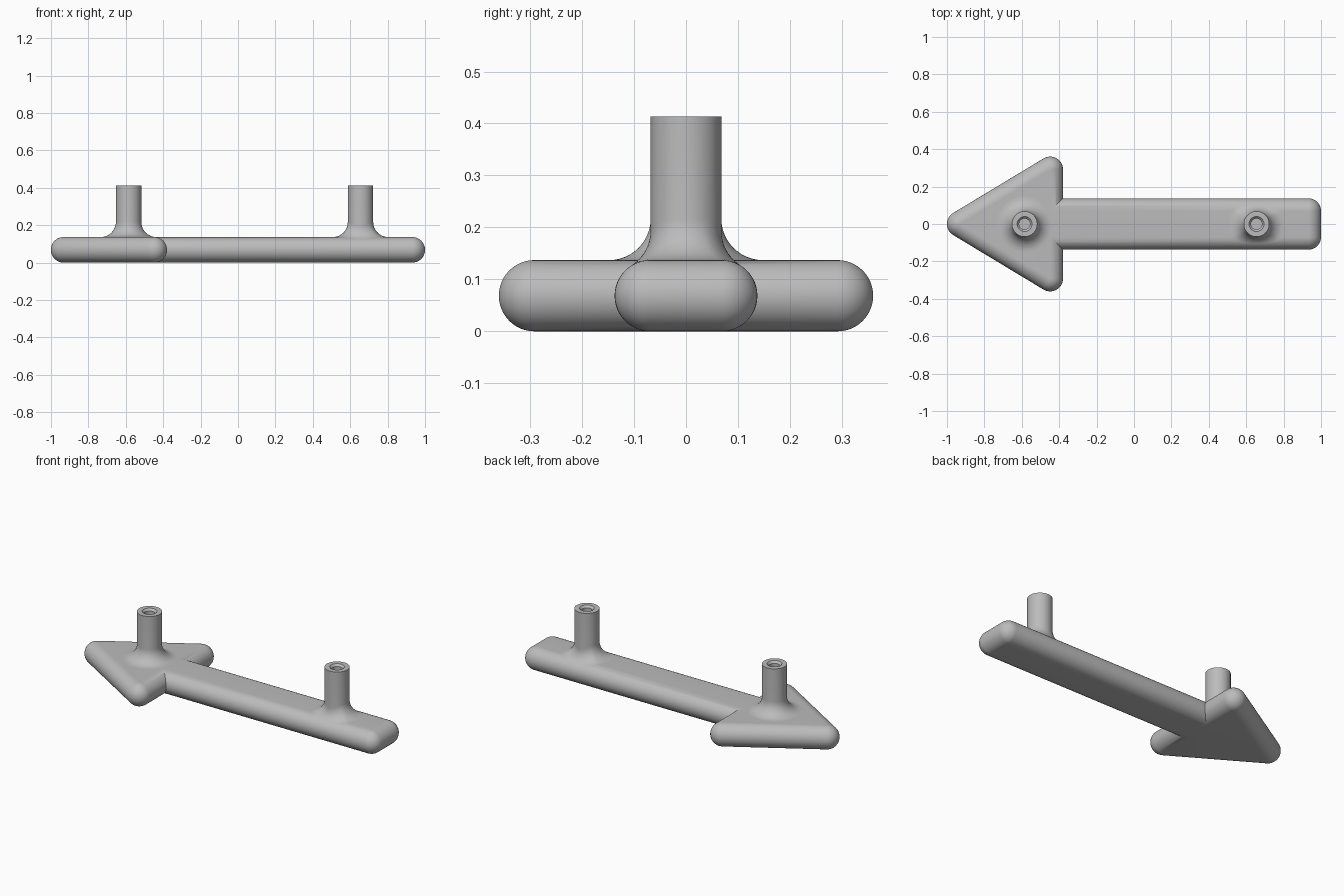
import bpy, bmesh
from math import sin, cos, pi, sqrt, radians
from mathutils import Vector

cube = bpy.data.objects.get("Cube")
if cube:
    bpy.data.objects.remove(cube, do_unlink=True)

grey = bpy.data.materials.new("satin grey")
grey.use_nodes = True
colour = (0.5, 0.5, 0.5, 1)
grey.diffuse_color = colour
grey.node_tree.nodes["Principled BSDF"].inputs["Base Color"].default_value = colour

R = 0.0685        # edge rounding of the bar, half its thickness
HALF = 0.069      # half width of the flat strip on the shaft
FILLET = 0.08     # blend radius under each post
POST = 0.068      # post radius
TOP = 0.413


def finish(name, bm):
    bmesh.ops.remove_doubles(bm, verts=bm.verts, dist=1e-5)
    bmesh.ops.recalc_face_normals(bm, faces=bm.faces)
    mesh = bpy.data.meshes.new(name)
    bm.to_mesh(mesh)
    bm.free()
    mesh.materials.append(grey)
    obj = bpy.data.objects.new(name, mesh)
    bpy.context.scene.collection.objects.link(obj)
    bpy.ops.object.select_all(action="DESELECT")
    obj.select_set(True)
    bpy.context.view_layer.objects.active = obj
    bpy.ops.object.shade_smooth_by_angle(angle=radians(30))
    return obj


def bridge(bm, rings):
    for a, b in zip(rings, rings[1:]):
        n = len(a)
        for i in range(n):
            j = (i + 1) % n
            bm.faces.new((a[i], a[j], b[j], b[i]))


def offset(points, d, steps=10):
    """Grow an outline: arcs on outer corners, mitres on inner ones."""
    out = []
    for i, p in enumerate(points):
        e0 = (p - points[i - 1]).normalized()
        e1 = (points[(i + 1) % len(points)] - p).normalized()
        n0, n1 = Vector((e0.y, -e0.x)), Vector((e1.y, -e1.x))
        if e0.cross(e1) > 0:
            out += [p + d * n0.slerp(n1, k / steps) for k in range(steps + 1)]
        else:
            out.append(p + d * (n0 + n1) / (1 + n0.dot(n1)))
    return out


# Arrow bar: core outline swept with a half-round edge
near = [Vector(p) for p in ((-0.932, 0), (-0.448, -0.292), (-0.448, -HALF), (0.9315, -HALF))]
core = near + [Vector((p.x, -p.y)) for p in reversed(near[1:])]
bm = bmesh.new()
rings = []
for k in range(25):
    a = -pi / 2 + pi * k / 24
    rings.append([bm.verts.new((p.x, p.y, R + R * sin(a)))
                  for p in offset(core, R * max(cos(a), 1e-4))])
bridge(bm, rings)
bm.faces.new(rings[0])
bm.faces.new(rings[-1])
finish("arrow_bar", bm)


# Posts: rolling-ball blend into the bar, straight tube, countersunk bore
def post(name, x, flat):
    bm = bmesh.new()
    n, steps = 64, 12
    columns = []
    for i in range(n):
        t = 2 * pi * i / n
        out = Vector((cos(t), sin(t), 0))
        centre = out * (POST + FILLET)
        over = max(abs(centre.y) - flat, 0)
        centre.z = R + sqrt((R + FILLET) ** 2 - over ** 2)
        side = 1 if centre.y > 0 else -1
        down = -Vector((0, side * over, centre.z - R)).normalized()
        col = [centre + FILLET * down.slerp(-out, k / steps) for k in range(steps + 1)]
        for r, z in ((POST, TOP), (0.040, TOP), (0.029, TOP - 0.012), (0.029, TOP - 0.2)):
            col.append(out * r + Vector((0, 0, z)))
        columns.append(col)
    rings = [[bm.verts.new(c[k]) for c in columns] for k in range(len(columns[0]))]
    bridge(bm, rings)
    bm.faces.new(rings[-1])
    obj = finish(name, bm)
    obj.location.x = x


post("head_post", -0.585, 1.0)
post("shaft_post", 0.655, HALF)
